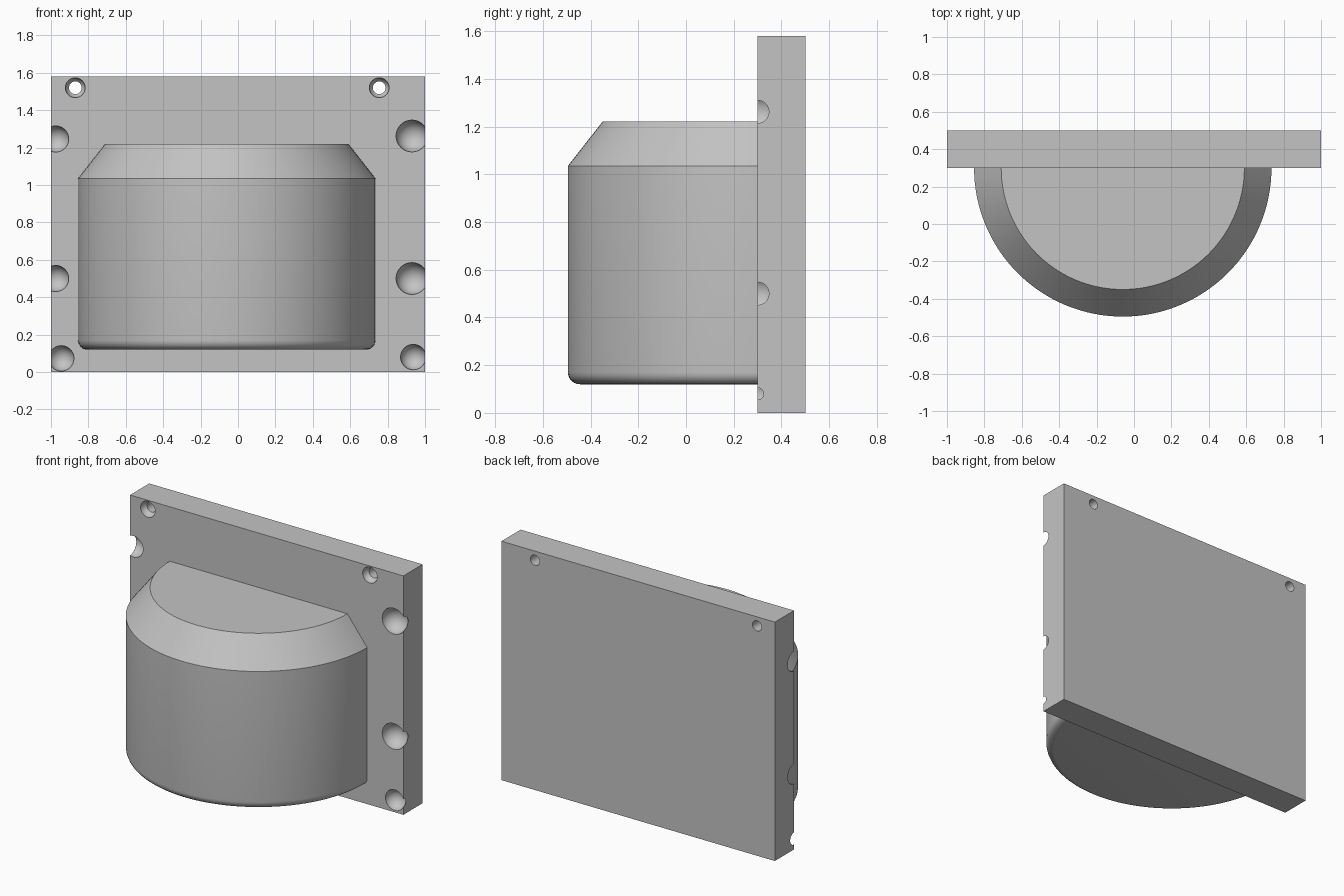
import bpy, bmesh
from math import pi, sin, cos, radians
from mathutils import Vector

cube = bpy.data.objects.get("Cube")
if cube:
    bpy.data.objects.remove(cube, do_unlink=True)

grey = bpy.data.materials.new("light grey")
grey.use_nodes = True
colour = (0.55, 0.55, 0.55, 1)
grey.diffuse_color = colour
grey.node_tree.nodes["Principled BSDF"].inputs["Base Color"].default_value = colour

FRONT, BACK, HEIGHT = 0.3, 0.5, 1.58


def finish(obj, name):
    obj.name = name
    obj.data.materials.clear()
    obj.data.materials.append(grey)
    bpy.ops.object.select_all(action='DESELECT')
    obj.select_set(True)
    bpy.context.view_layer.objects.active = obj
    bpy.ops.object.shade_smooth_by_angle(angle=radians(30))


def cut(target, cutter):
    """Subtract the cutter from the target, then discard it."""
    cutter.hide_render = True
    mod = target.modifiers.new("cut", 'BOOLEAN')
    mod.operation = 'DIFFERENCE'
    mod.solver = 'EXACT'
    mod.object = cutter
    bpy.context.view_layer.objects.active = target
    bpy.ops.object.modifier_apply(modifier=mod.name)
    bpy.data.objects.remove(cutter, do_unlink=True)


def cut_socket(target, x, z, radius):
    bpy.ops.mesh.primitive_uv_sphere_add(segments=40, ring_count=20, radius=radius,
                                         location=(x, FRONT, z))
    cut(target, bpy.context.object)


# Back plate
bpy.ops.mesh.primitive_cube_add(size=1, location=(0, (FRONT + BACK) / 2, HEIGHT / 2))
plate = bpy.context.object
plate.scale = (2, BACK - FRONT, HEIGHT)
bpy.ops.object.transform_apply(location=True, rotation=False, scale=True)

# Round sockets along both side edges
for x, z, radius in [(0.93, 1.262, 0.085), (0.93, 0.5, 0.085), (0.937, 0.08, 0.068),
                     (-0.975, 1.246, 0.07), (-0.975, 0.5, 0.07), (-0.945, 0.073, 0.068)]:
    cut_socket(plate, x, z, radius)

# Countersunk screw holes near the top corners
for x in (-0.87, 0.755):
    cut_socket(plate, x, 1.52, 0.053)
    bpy.ops.mesh.primitive_cylinder_add(vertices=32, radius=0.034, depth=0.6,
                                        location=(x, 0.4, 1.52), rotation=(pi / 2, 0, 0))
    cut(plate, bpy.context.object)
finish(plate, "back_plate")

# Half-round body: rounded bottom edge, straight wall, sloped shoulder, flat top
radius, bottom, fillet = 0.795, 0.12, 0.05
profile = [(0, bottom)]
for i in range(7):
    a = i / 6 * pi / 2
    profile.append((radius - fillet + fillet * sin(a), bottom + fillet - fillet * cos(a)))
profile += [(radius, 1.035), (0.65, 1.22), (0, 1.22)]

bm = bmesh.new()
verts = [bm.verts.new((-r, 0, z)) for r, z in profile]
edges = [bm.edges.new(pair) for pair in zip(verts, verts[1:])]
bmesh.ops.spin(bm, geom=verts + edges, cent=(0, 0, 0), axis=(0, 0, 1), angle=pi, steps=64)
bmesh.ops.remove_doubles(bm, verts=bm.verts, dist=0.0001)
# Close the flat side that meets the plate
bmesh.ops.holes_fill(bm, edges=[e for e in bm.edges if e.is_boundary], sides=0)
bmesh.ops.recalc_face_normals(bm, faces=bm.faces)
mesh = bpy.data.meshes.new("half_round_body")
bm.to_mesh(mesh)
bm.free()
body = bpy.data.objects.new("half_round_body", mesh)
body.location = Vector((-0.06, FRONT, 0))
bpy.context.collection.objects.link(body)
finish(body, "half_round_body")
